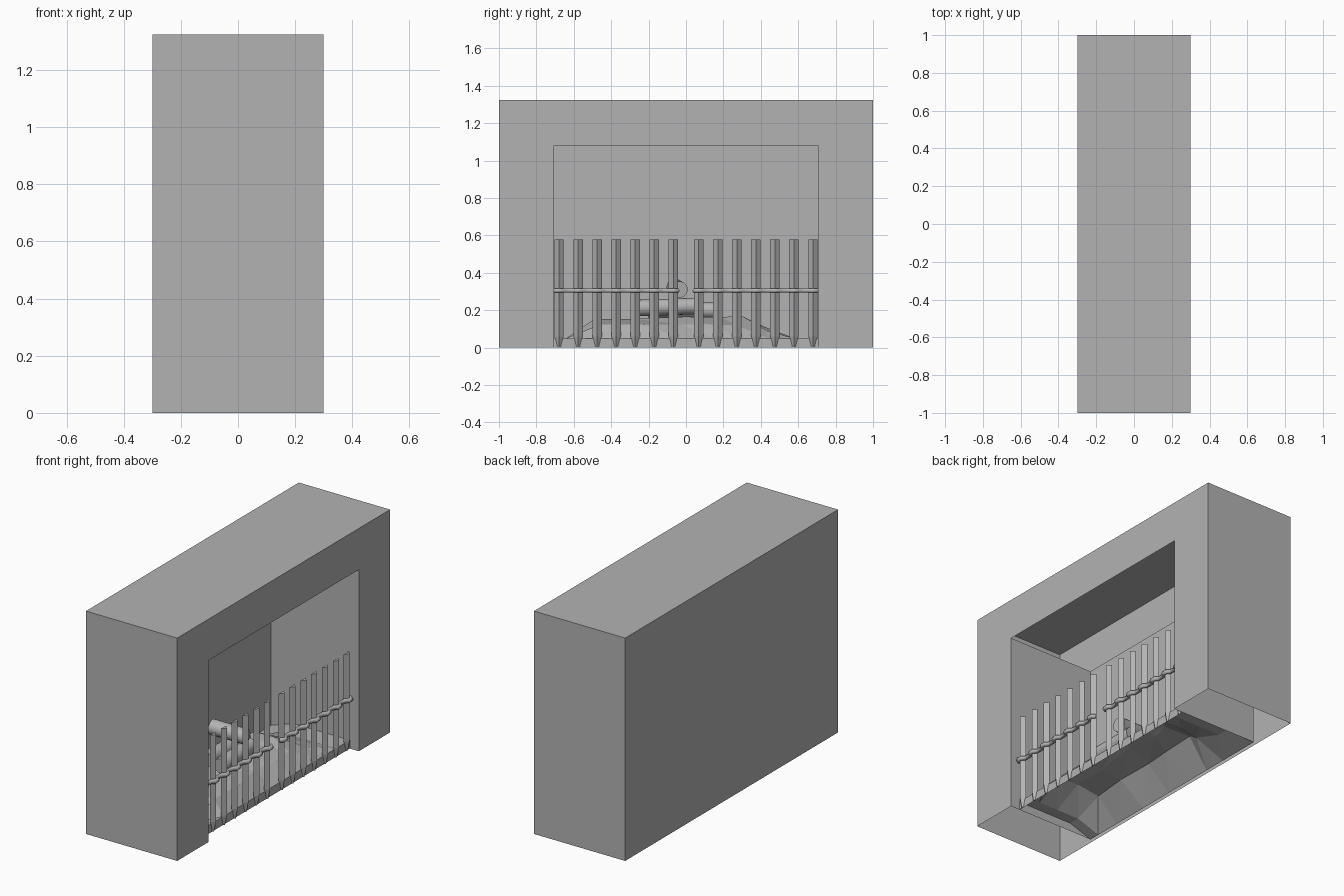
import bpy, bmesh, math, random
from mathutils import Vector

if "Cube" in bpy.data.objects:
    bpy.data.objects.remove(bpy.data.objects["Cube"])

random.seed(4)
HW, HL, H = 0.3, 1.0, 1.325          # surround half depth, half length, height
OY, OZ, BX = 0.707, 1.08, -0.277     # opening half width, height, back of firebox
GX = 0.24                            # grate line

# Dark grey used by every part
grey = bpy.data.materials.new("dark_grey")
grey.diffuse_color = (0.45, 0.45, 0.45, 1)
grey.use_nodes = True
grey.node_tree.nodes["Principled BSDF"].inputs["Base Color"].default_value = grey.diffuse_color


def make(name, bm):
    me = bpy.data.meshes.new(name)
    bm.to_mesh(me)
    bm.free()
    me.materials.append(grey)
    ob = bpy.data.objects.new(name, me)
    bpy.context.collection.objects.link(ob)
    return ob


def poly(bm, *pts):
    return bm.faces.new([bm.verts.new(p) for p in pts])


# Surround: hollow shell, open underneath, front face notched by the opening
bm = bmesh.new()
poly(bm, (HW, -HL, 0), (HW, -OY, 0), (HW, -OY, OZ), (HW, OY, OZ),
     (HW, OY, 0), (HW, HL, 0), (HW, HL, H), (HW, -HL, H))
poly(bm, (-HW, HL, 0), (-HW, -HL, 0), (-HW, -HL, H), (-HW, HL, H))
poly(bm, (-HW, -HL, 0), (HW, -HL, 0), (HW, -HL, H), (-HW, -HL, H))
poly(bm, (HW, HL, 0), (-HW, HL, 0), (-HW, HL, H), (HW, HL, H))
poly(bm, (-HW, -HL, H), (HW, -HL, H), (HW, HL, H), (-HW, HL, H))
# Firebox lining: two sides and a back, no ceiling
poly(bm, (HW, -OY, 0), (BX, -OY, 0), (BX, -OY, OZ), (HW, -OY, OZ))
poly(bm, (BX, OY, 0), (HW, OY, 0), (HW, OY, OZ), (BX, OY, OZ))
poly(bm, (BX, -OY, 0), (BX, OY, 0), (BX, OY, OZ), (BX, -OY, OZ))
bmesh.ops.remove_doubles(bm, verts=bm.verts, dist=1e-5)
make("fireplace_surround", bm)

# Ash bed: faceted mound with a low front skirt, hollow underneath
bm = bmesh.new()
ys = [-OY, -0.64, -0.48, -0.25, -0.03, 0.15, 0.3, 0.44, 0.58, OY]
xs = [BX, -0.13, 0.02, 0.15, GX]
rise = [0, 0.8, 1.0, 0.6, 0]
grid = []
for j, y in enumerate(ys):
    row = []
    for i, x in enumerate(xs):
        z, dx, dy = 0.05 if i else 0.0, 0, 0
        if 0 < i < len(xs) - 1 and 1 < j < len(ys) - 2:
            z += 0.125 * rise[i] * random.uniform(0.8, 1) * (0.6 if j == 7 else 1)
            dx, dy = random.uniform(-0.025, 0.025), random.uniform(-0.04, 0.04)
        row.append(bm.verts.new((x + dx, y + dy, z)))
    grid.append(row)
for a, b in zip(grid, grid[1:]):
    for i in range(len(xs) - 1):
        bm.faces.new((a[i], a[i + 1], b[i + 1]))
        bm.faces.new((a[i], b[i + 1], b[i]))
poly(bm, (GX, -OY, 0), (GX, OY, 0), (GX, OY, 0.05), (GX, -OY, 0.05))
bmesh.ops.remove_doubles(bm, verts=bm.verts, dist=1e-5)
make("ash_bed", bm)

# Grate bars: three-sided section with a front ridge, tapered to a foot
right_bars = [0.068 + i * 0.1018 for i in range(7)]
bm = bmesh.new()
for y in [s * v for s in (-1, 1) for v in right_bars]:
    rings = []
    for r, z in ((0.009, 0), (0.025, 0.06), (0.025, 0.578)):
        rings.append([bm.verts.new((GX + r * u, y + r * v, z))
                      for u, v in ((-0.1, -1), (0.75, 0), (-0.1, 1))])
    for a, b in zip(rings, rings[1:]):
        for k in range(3):
            bm.faces.new((a[k], a[(k + 1) % 3], b[(k + 1) % 3], b[k]))
    bm.faces.new(rings[0][::-1])
    bm.faces.new(rings[-1])
make("grate_bars", bm)

# Grate rails: rods that bend round the front of each bar
for side, name in ((-1, "grate_rail_left"), (1, "grate_rail_right")):
    pts = []
    for y in right_bars:
        pts += [(y - 0.028, 0.003), (y - 0.012, 0.02), (y + 0.012, 0.02), (y + 0.028, 0.003)]
    cu = bpy.data.curves.new(name, 'CURVE')
    cu.dimensions = '3D'
    cu.bevel_depth = 0.013
    cu.bevel_resolution = 1
    cu.use_fill_caps = True
    cu.materials.append(grey)
    sp = cu.splines.new('POLY')
    sp.points.add(len(pts) - 1)
    for p, (y, dx) in zip(sp.points, pts):
        p.co = (GX + dx, side * min(max(y, 0.045), 0.705), 0.305, 1)
    ob = bpy.data.objects.new(name, cu)
    bpy.context.collection.objects.link(ob)


# Logs
def log(name, a, b, r):
    a, b = Vector(a), Vector(b)
    bpy.ops.mesh.primitive_cylinder_add(vertices=20, radius=r, depth=(b - a).length,
                                        location=(a + b) / 2)
    ob = bpy.context.object
    ob.name = name
    ob.data.materials.append(grey)
    ob.rotation_euler = (b - a).to_track_quat('Z', 'Y').to_euler()
    bpy.ops.object.shade_smooth_by_angle()


log("log_front", (0.06, -0.25, 0.212), (0.05, 0.045, 0.222), 0.044)
log("log_back", (-0.07, -0.2, 0.2), (-0.06, 0.15, 0.2), 0.043)
log("log_top", (-0.13, -0.06, 0.325), (0.08, -0.035, 0.31), 0.044)
